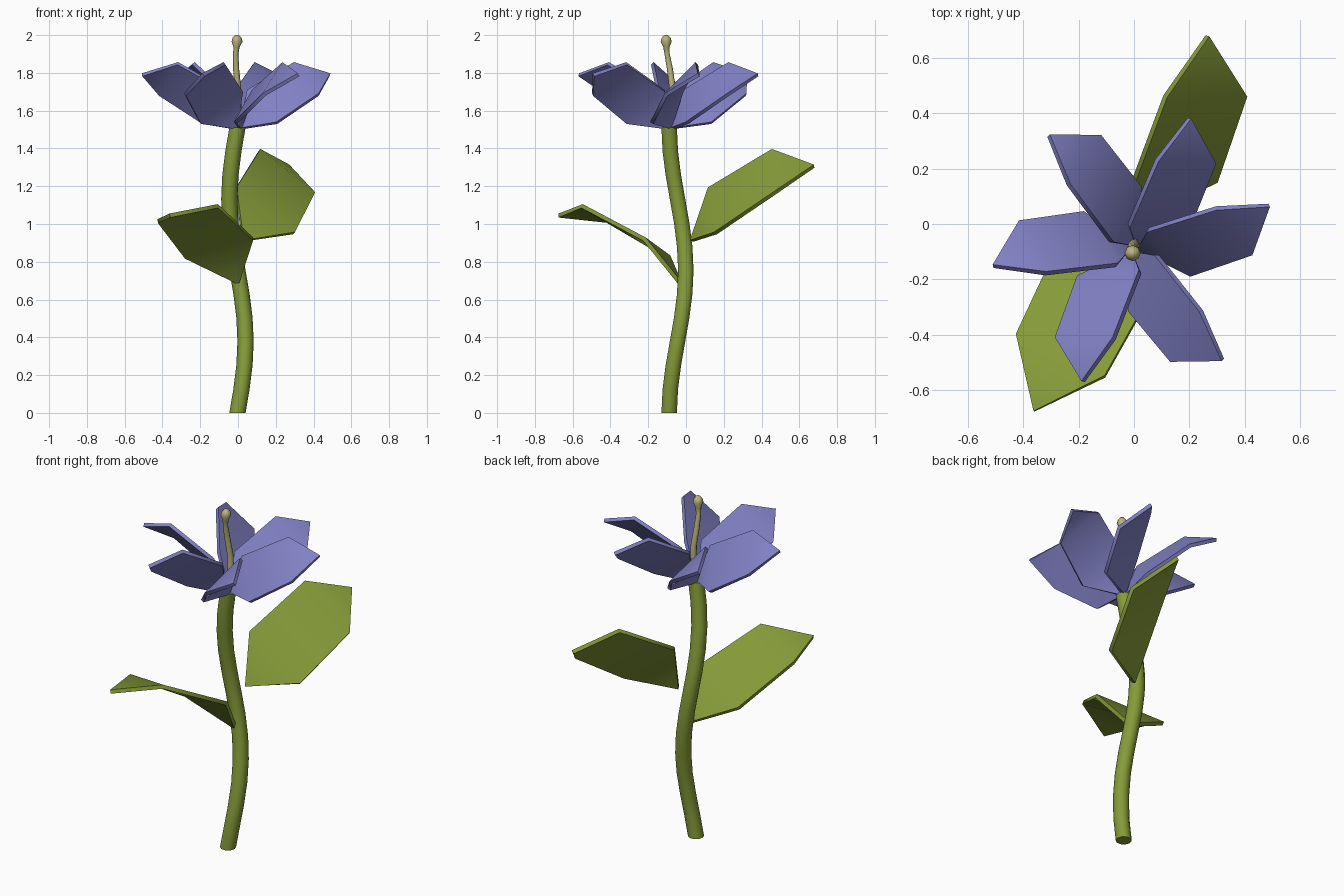
import bpy, bmesh, math
from mathutils import Vector

if "Cube" in bpy.data.objects:
    bpy.data.objects.remove(bpy.data.objects["Cube"])


def paint(name, rgb):
    m = bpy.data.materials.new(name)
    m.diffuse_color = (*rgb, 1)
    m.use_nodes = True
    m.node_tree.nodes["Principled BSDF"].inputs["Base Color"].default_value = m.diffuse_color
    return m


green = paint("leaf_green", (0.24, 0.33, 0.04))
violet = paint("petal_violet", (0.22, 0.22, 0.56))
cream = paint("pistil_cream", (0.50, 0.46, 0.20))


def finish(name, bm, mat, angle):
    bmesh.ops.recalc_face_normals(bm, faces=bm.faces)
    me = bpy.data.meshes.new(name)
    bm.to_mesh(me)
    bm.free()
    me.materials.append(mat)
    ob = bpy.data.objects.new(name, me)
    bpy.context.collection.objects.link(ob)
    bpy.ops.object.select_all(action='DESELECT')
    ob.select_set(True)
    bpy.context.view_layer.objects.active = ob
    bpy.ops.object.shade_smooth_by_angle(angle=math.radians(angle))
    return ob


def tube(name, rings, sides, mat):
    """Capped tube through horizontal rings of (x, y, z, radius)."""
    bm = bmesh.new()
    loops = [[bm.verts.new((x + r * math.cos(math.tau * i / sides),
                            y + r * math.sin(math.tau * i / sides), z))
              for i in range(sides)] for x, y, z, r in rings]
    for a, b in zip(loops, loops[1:]):
        for i in range(sides):
            j = (i + 1) % sides
            bm.faces.new((a[i], a[j], b[j], b[i]))
    bm.faces.new(loops[0])
    bm.faces.new(loops[-1])
    return finish(name, bm, mat, 50)


def blade(name, pts, thick, mat):
    """Six-cornered bent plate: base, two lower corners, two upper, tip."""
    bm = bmesh.new()
    a, b, c, d, e, f = [bm.verts.new(p) for p in pts]
    for face in ((a, b, f), (b, c, e, f), (c, d, e)):
        bm.faces.new(face)
    ob = finish(name, bm, mat, 45)
    s = ob.modifiers.new("thickness", 'SOLIDIFY')
    s.thickness, s.offset = thick, 0
    bpy.ops.object.modifier_apply(modifier=s.name)
    bpy.ops.object.shade_smooth_by_angle(angle=math.radians(45))


# base petal outline as (bearing from the tip, radius, height)
OUTLINE = [(0, 0.015, 0.0), (-42, 0.225, 0.03), (-20, 0.427, 0.18),
           (0, 0.512, 0.285), (8.5, 0.33, 0.345), (36, 0.085, 0.20)]


def placed(origin, bearing, scale):
    out = []
    for ang, r, h in OUTLINE:
        t = math.radians(bearing + ang)
        out.append(Vector(origin) + scale * Vector((r * math.cos(t), r * math.sin(t), h)))
    return out


# stem: one slow helical turn
stem = []
for i in range(13):
    t = math.tau * i / 12
    stem.append((-0.003 + 0.043 * math.sin(t), -0.045 - 0.044 * math.cos(t),
                 1.51 * i / 12, 0.043))
tube("stem", stem, 10, green)

# pistil with a small bulb on top
tube("pistil", [(0, -0.085, 1.49, 0.018), (0.002, -0.07, 1.62, 0.018),
                (0, -0.072, 1.72, 0.017), (-0.01, -0.085, 1.82, 0.016),
                (-0.012, -0.1, 1.9, 0.014), (-0.008, -0.104, 1.935, 0.016),
                (-0.005, -0.105, 1.965, 0.029), (-0.005, -0.105, 1.985, 0.024),
                (-0.005, -0.105, 2.0, 0.01)], 8, cream)

# ring of petals
for n, bearing in enumerate((17.9, 67, 127, 187, 249, 308.7)):
    blade(f"petal_{n + 1}", placed((0, -0.09, 1.505), bearing, 1.0), 0.02, violet)

# leaves: the upper shares the petal shape, the lower droops
blade("upper_leaf", placed((0.02, 0.01, 0.91), 69.9, 1.39), 0.022, green)
blade("lower_leaf", [(0.005, -0.03, 0.685), (-0.28, -0.09, 0.825), (-0.425, -0.40, 1.015),
                     (-0.36, -0.675, 1.045), (-0.105, -0.55, 1.095), (0.08, -0.22, 0.92)],
      0.022, green)
